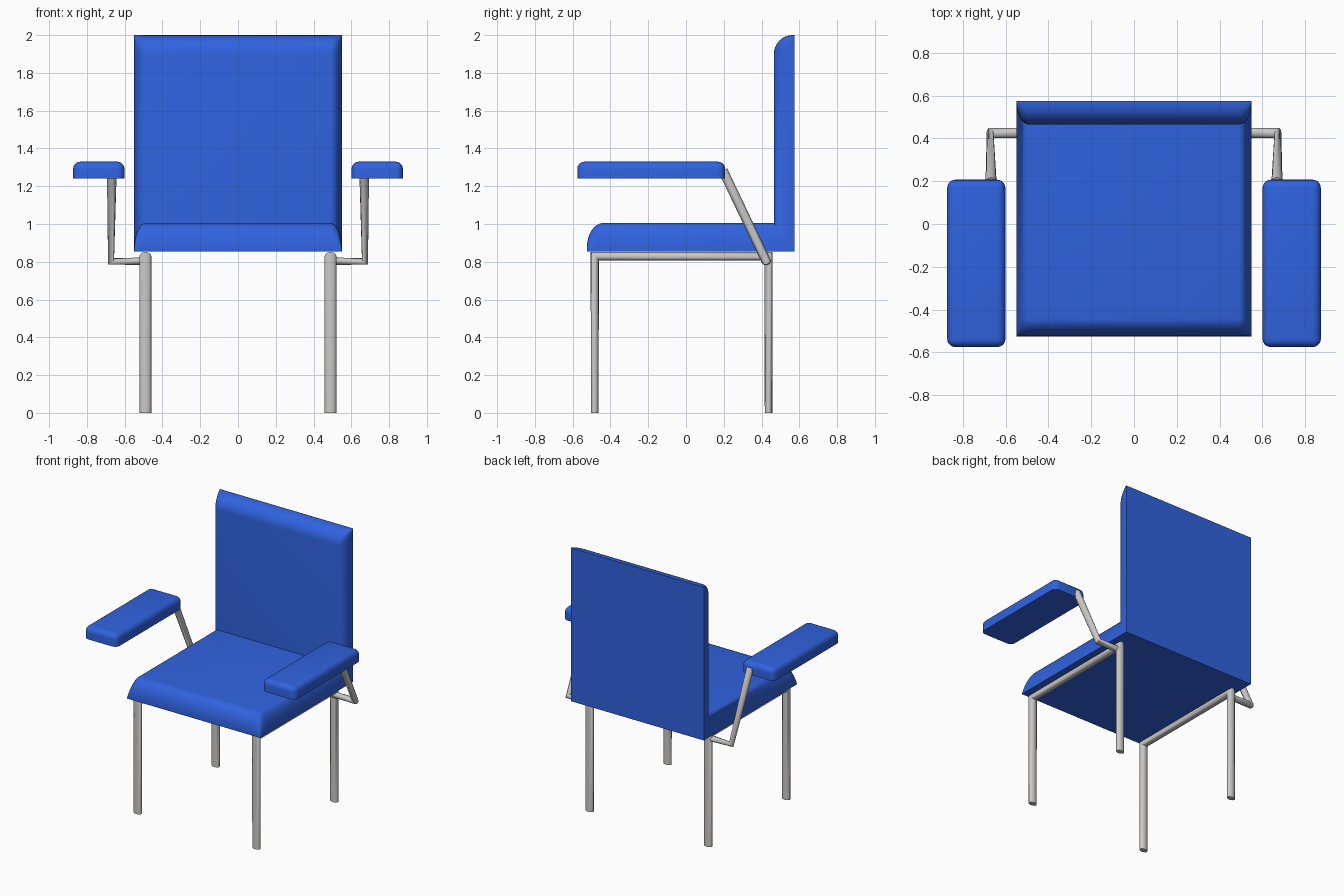
import bpy, bmesh
from math import sin, cos, pi, radians
from mathutils import Vector

cube = bpy.data.objects.get("Cube")
if cube:
    bpy.data.objects.remove(cube, do_unlink=True)


def make_material(name, color, roughness):
    mat = bpy.data.materials.new(name)
    mat.use_nodes = True
    mat.diffuse_color = color
    shader = mat.node_tree.nodes["Principled BSDF"]
    shader.inputs["Base Color"].default_value = color
    shader.inputs["Roughness"].default_value = roughness
    return mat


BLUE = make_material("blue upholstery", (0.03, 0.125, 0.74, 1), 0.6)
GREY = make_material("grey metal", (0.6, 0.59, 0.58, 1), 0.5)


def finish(bm, name, mat, angle=50):
    bmesh.ops.recalc_face_normals(bm, faces=bm.faces)
    mesh = bpy.data.meshes.new(name)
    bm.to_mesh(mesh)
    bm.free()
    mesh.materials.append(mat)
    obj = bpy.data.objects.new(name, mesh)
    bpy.context.collection.objects.link(obj)
    bpy.ops.object.select_all(action='DESELECT')
    obj.select_set(True)
    bpy.context.view_layer.objects.active = obj
    bpy.ops.object.shade_smooth_by_angle(angle=radians(angle))
    return obj


def loft(bm, rings):
    """Skin a row of equal closed rings and cap both ends."""
    rows = [[bm.verts.new(p) for p in ring] for ring in rings]
    n = len(rows[0])
    for r0, r1 in zip(rows, rows[1:]):
        for i in range(n):
            j = (i + 1) % n
            bm.faces.new((r0[i], r0[j], r1[j], r1[i]))
    bm.faces.new(rows[0])
    bm.faces.new(rows[-1])


# Seat and backrest: one L-shaped pad, thinning toward its sides and ends
FRONT, REAR, BOTTOM, TOP = -0.525, 0.575, 0.855, 2.0
SEAT_THICK, BACK_THICK = 0.15, 0.11
STEPS = 8
ease = [(1 - cos(pi / 2 * i / STEPS), 0.1 + 0.9 * sin(pi / 2 * i / STEPS))
        for i in range(STEPS + 1)]


def pad_section(x, fill):
    pts = [(REAR, BOTTOM), (FRONT, BOTTOM)]
    pts += [(FRONT + 0.085 * d, BOTTOM + SEAT_THICK * fill * h) for d, h in ease]
    pts.append((REAR - BACK_THICK * fill, BOTTOM + SEAT_THICK * fill))
    pts += [(REAR - BACK_THICK * fill * h, TOP - 0.1 * d) for d, h in reversed(ease)]
    pts.append((REAR, TOP))
    return [(x, y, z) for y, z in pts]


side = [(0.55 - 0.06 * d, h) for d, h in ease]
sections = [pad_section(-x, h) for x, h in side]
sections += [pad_section(x, h) for x, h in reversed(side)]
bm = bmesh.new()
loft(bm, sections)
finish(bm, "seat_and_backrest", BLUE)


def tube(name, stations, sides=12):
    """Tube through stations of centre and two cross-section half axes."""
    rings = []
    for centre, a, b in stations:
        c, a, b = Vector(centre), Vector(a), Vector(b)
        rings.append([c + a * cos(2 * pi * i / sides) + b * sin(2 * pi * i / sides)
                      for i in range(sides)])
    bm = bmesh.new()
    loft(bm, rings)
    finish(bm, name, GREY)


for s, label in ((1, "left"), (-1, "right")):
    # Front leg, side rail and rear leg in one bent tube
    x, wide = s * 0.49, (0.031, 0, 0)
    tube(label + "_leg_frame", [
        ((x, -0.483, 0), wide, (0, 0.02, 0)),
        ((x, -0.483, 0.83), wide, (0, 0.022, -0.022)),
        ((x, 0.437, 0.83), wide, (0, -0.022, -0.022)),
        ((x, 0.437, 0), wide, (0, -0.02, 0)),
    ])

    # Arm support: outward from the rear leg, then up to the armrest
    across = (0, 0.0225, 0.0107)
    tube(label + "_arm_support", [
        ((x, 0.425, 0.803), (0, 0.025, 0), (0, 0, 0.022)),
        ((s * 0.672, 0.425, 0.802), across, (-s * 0.016, -0.007, 0.014)),
        ((s * 0.668, 0.195, 1.285), across, (-s * 0.026, 0, 0)),
    ])

    # Armrest: box rounded everywhere except along its flat underside
    bm = bmesh.new()
    bmesh.ops.create_cube(bm, size=1)
    for v in bm.verts:
        v.co = (s * 0.737 + v.co.x * 0.272, -0.184 + v.co.y * 0.782, 1.285 + v.co.z * 0.09)
    edges = [e for e in bm.edges if max(v.co.z for v in e.verts) > 1.3]
    bmesh.ops.bevel(bm, geom=edges, offset=0.038, segments=5, profile=0.5,
                    affect='EDGES', clamp_overlap=True)
    finish(bm, label + "_armrest", BLUE)
